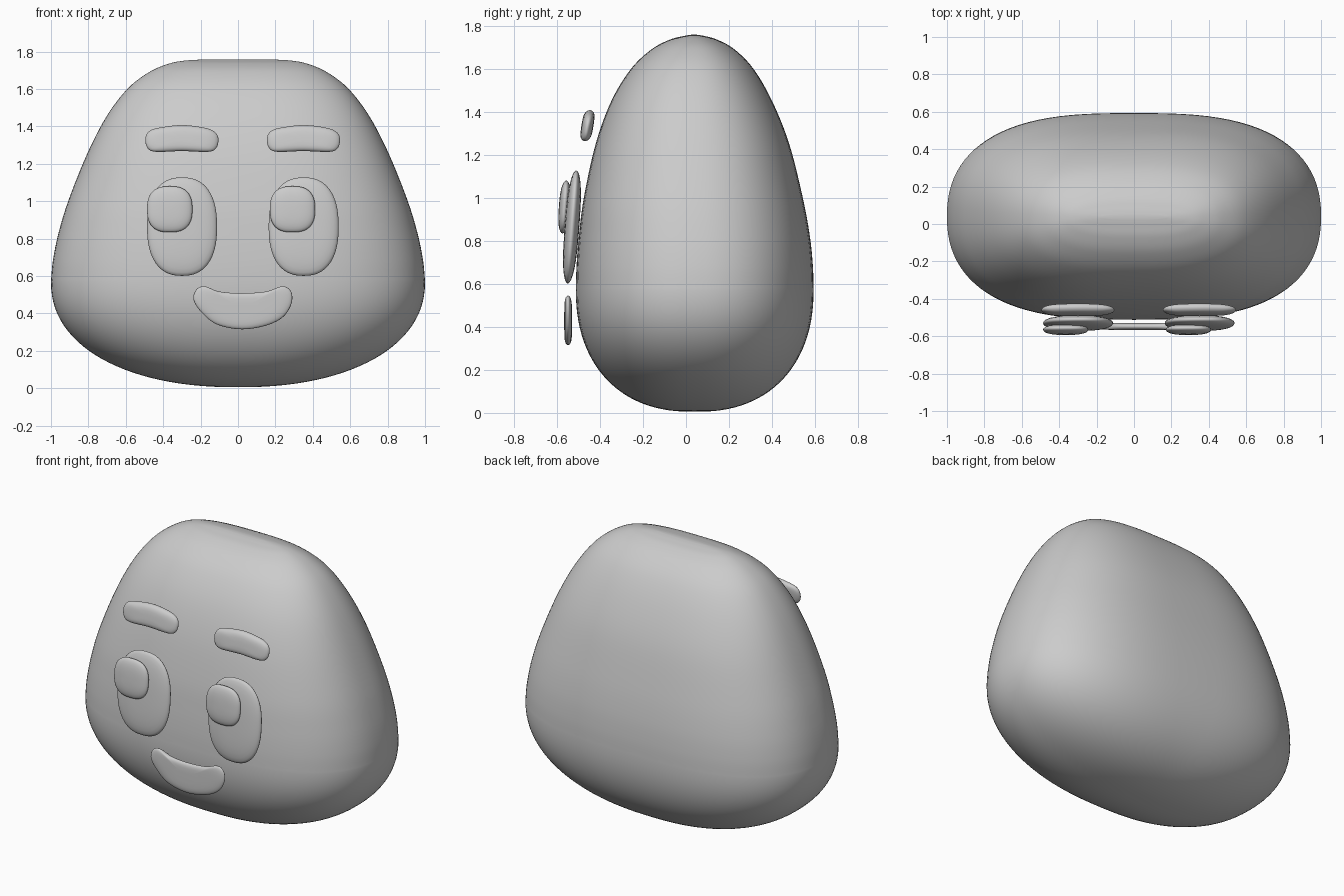
import bpy, bmesh
from math import sin, cos, tan, pi, radians

if "Cube" in bpy.data.objects:
    bpy.data.objects.remove(bpy.data.objects["Cube"])


def spline(pts, steps, closed):
    """Catmull-Rom interpolation of tuples of any dimension."""
    n, out = len(pts), []
    get = (lambda i: pts[i % n]) if closed else (lambda i: pts[max(0, min(n - 1, i))])
    for i in range(n if closed else n - 1):
        p = [get(i + k) for k in (-1, 0, 1, 2)]
        for s in range(steps):
            t = s / steps
            out.append(tuple(0.5 * (2 * b + (c - a) * t + (2 * a - 5 * b + 4 * c - d) * t * t
                                    + (3 * b - a - 3 * c + d) * t ** 3)
                             for a, b, c, d in zip(*p)))
    if not closed:
        out.append(pts[-1])
    return out


def superellipse(a, b, n, m, count):
    def sp(v, e):
        return abs(v) ** (2 / e) * (1 if v >= 0 else -1)
    return [(a * sp(cos(2 * pi * i / count), n), b * sp(sin(2 * pi * i / count), m))
            for i in range(count)]


def loft(name, rings):
    """Skin a stack of closed rings and cap both ends."""
    bm = bmesh.new()
    vr = [[bm.verts.new(p) for p in r] for r in rings]
    n = len(rings[0])
    for r0, r1 in zip(vr, vr[1:]):
        for i in range(n):
            j = (i + 1) % n
            bm.faces.new((r0[i], r0[j], r1[j], r1[i]))
    bm.faces.new(vr[0])
    bm.faces.new(vr[-1])
    bmesh.ops.recalc_face_normals(bm, faces=bm.faces[:])
    for f in bm.faces:
        f.smooth = True
    me = bpy.data.meshes.new(name)
    bm.to_mesh(me)
    bm.free()
    ob = bpy.data.objects.new(name, me)
    bpy.context.collection.objects.link(ob)
    return ob


def pillow(name, outline, centre, half, lean, flat=0.7):
    """Puffy plate from an x/z outline, leaning back by `lean` (dy/dz)."""
    cx, cy, cz = centre
    rings = []
    for k in range(15):
        t = (k / 14 - 0.5) * pi * 0.97
        s, d = cos(t) ** flat, half * sin(t)
        rings.append([(cx + x * s, cy + d + z * s * lean, cz + z * s) for x, z in outline])
    return loft(name, rings)


# Body underside: rounded bowl up to the widest height
sections = []
for k in range(1, 28):
    u = cos(k / 28 * pi / 2) ** (2 / 2.2)
    w = 1 - u ** 2.2
    sections.append((0.57 - 0.565 * u, w ** (1 / 2.2), 0.04 - 0.552 * w ** (1 / 2.35),
                     0.04 + 0.553 * w ** (1 / 2.35), 2.3 + 0.6 * w, 2.2 + 0.1 * w))
# Body above: height, half width, front y, back y
upper = [
    (0.57, 1.00, -0.512, 0.593), (0.68, 0.99, -0.509, 0.59),
    (0.82, 0.962, -0.498, 0.576), (1.00, 0.908, -0.475, 0.543), (1.25, 0.808, -0.42, 0.48),
    (1.45, 0.705, -0.347, 0.40), (1.60, 0.592, -0.255, 0.313), (1.69, 0.475, -0.16, 0.225),
    (1.735, 0.37, -0.075, 0.145), (1.752, 0.28, -0.01, 0.085), (1.758, 0.17, 0.025, 0.05)]
sections += [s + (2.9, 2.3) for s in spline(upper, 6, False)]
loft("body", [[(x, y + (f + b) / 2, z) for x, y in superellipse(a, (b - f) / 2, n, m, 96)]
              for z, a, f, b, n, m in sections])

# Eyes, pupils and eyebrows: the same set repeated on each side
brow = spline([(-.195, 0), (-.175, .038), (-.12, .057), (0, .071), (.12, .057), (.175, .035),
               (.195, 0), (.185, -.05), (.14, -.072), (0, -.068), (-.14, -.072),
               (-.185, -.05)], 5, True)
for side, dx in (("left", 0.0), ("right", 0.65)):
    pillow(side + "_eye", superellipse(0.187, 0.263, 2.4, 2.4, 64),
           (-0.299 + dx, -0.53, 0.864), 0.034, 0.075)
    pillow(side + "_pupil", superellipse(0.121, 0.123, 2.6, 2.6, 64),
           (-0.365 + dx * 1.01, -0.565, 0.957), 0.026, 0.07)
    pillow(side + "_eyebrow", brow, (-0.30 + dx, -0.458, 1.336), 0.028, tan(radians(9)), 0.5)

# Mouth: smiling crescent
mouth = [(-.18, .545), (-.10, .517), (.02, .508), (.15, .517), (.24, .545), (.285, .515),
         (.285, .45), (.24, .38), (.15, .335), (.02, .315), (-.11, .34), (-.19, .40),
         (-.237, .47), (-.225, .525)]
pillow("mouth", spline([(x - .025, z - .425) for x, z in mouth], 5, True),
       (0.025, -0.548, 0.425), 0.018, 0.0, 0.35)
